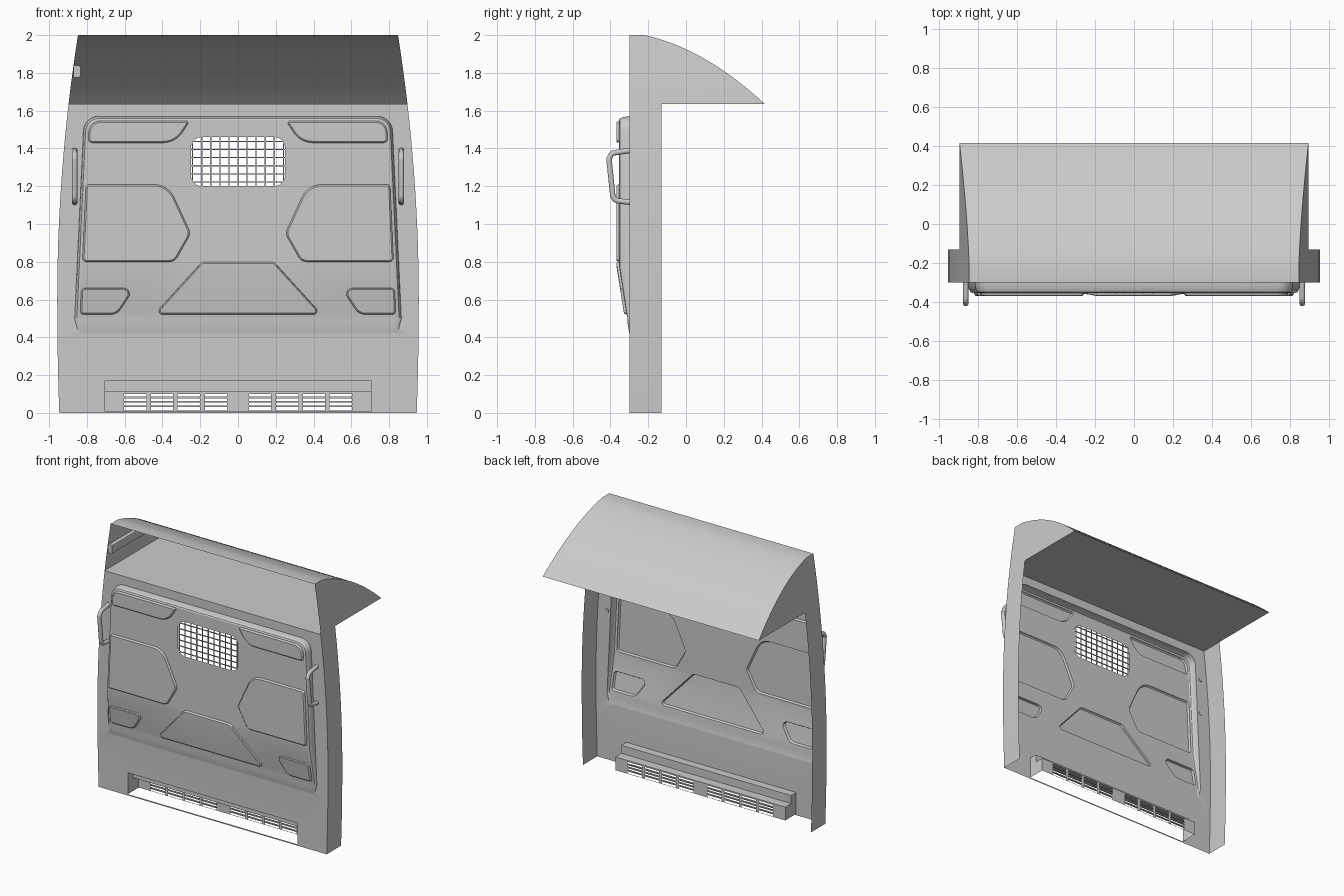
import bpy, bmesh, math
from mathutils import Vector

if "Cube" in bpy.data.objects:
    bpy.data.objects.remove(bpy.data.objects["Cube"])

PANEL_Y, SHELF_Z, BACK_Y = -0.30, 1.635, -0.13


def half_width(z):
    return 0.957 - (0.056 if z > 0.6 else 0.03) * (z - 0.6) ** 2


def rounded(corners, steps=6):
    """Closed outline with arcs at (a, b, radius) corners."""
    out, n = [], len(corners)
    for i, (a, b, r) in enumerate(corners):
        p = Vector((a, b))
        if r == 0:
            out.append(p)
            continue
        u = (Vector(corners[i - 1][:2]) - p).normalized()
        v = (Vector(corners[(i + 1) % n][:2]) - p).normalized()
        half = u.angle(v) / 2
        c = p + (u + v).normalized() * (r / math.sin(half))
        t = r / math.tan(half)
        s, e = p + u * t - c, p + v * t - c
        out += [c + s.lerp(e, k / steps).normalized() * r for k in range(steps + 1)]
    return out


def inset(pts, d):
    n = len(pts)
    area = sum(pts[i - 1].cross(pts[i]) for i in range(n))
    s = 1 if area > 0 else -1
    out = []
    for i, p in enumerate(pts):
        e1, e2 = (p - pts[i - 1]).normalized(), (pts[(i + 1) % n] - p).normalized()
        n1, n2 = Vector((-e1.y, e1.x)) * s, Vector((-e2.y, e2.x)) * s
        out.append(p + (n1 + n2) * (d / (1 + n1.dot(n2))))
    return out


def mirror(pts):
    return [Vector((-p[0], p[1])) for p in pts]


def rect(x0, x1, z0, z1):
    return [Vector(p) for p in ((x0, z0), (x1, z0), (x1, z1), (x0, z1))]


def loop(bm, pts, y):
    return [bm.verts.new((p[0], y, p[1])) for p in pts]


def fill(bm, loops, normal=(0, -1, 0)):
    edges = []
    for vs in loops:
        for i in range(len(vs)):
            pair = (vs[i - 1], vs[i])
            edges.append(bm.edges.get(pair) or bm.edges.new(pair))
    bmesh.ops.triangle_fill(bm, use_beauty=True, edges=edges, normal=normal)


def bridge(bm, a, b):
    for i in range(len(a)):
        bm.faces.new((a[i - 1], a[i], b[i], b[i - 1]))


def cut(bm, heights):
    for z in heights:
        bmesh.ops.bisect_plane(bm, geom=bm.verts[:] + bm.edges[:] + bm.faces[:],
                               plane_co=(0, 0, z), plane_no=(0, 0, 1))


def box(bm, x0, x1, y0, y1, z0, z1):
    vs = bmesh.ops.create_cube(bm, size=1)["verts"]
    for v in vs:
        v.co = ((x0 + x1) / 2 + v.co.x * (x1 - x0), (y0 + y1) / 2 + v.co.y * (y1 - y0),
                (z0 + z1) / 2 + v.co.z * (z1 - z0))


def finish(bm, name, angle=25):
    me = bpy.data.meshes.new(name)
    bm.to_mesh(me)
    bm.free()
    ob = bpy.data.objects.new(name, me)
    bpy.context.collection.objects.link(ob)
    bpy.ops.object.select_all(action='DESELECT')
    ob.select_set(True)
    bpy.context.view_layer.objects.active = ob
    bpy.ops.object.shade_smooth_by_angle(angle=math.radians(angle))
    return ob


# Pressed bulkhead panel; y first stores the emboss level, later mapped to depth
def bulge(z):
    if z >= 0.78:
        return 0.055
    if z >= 0.50:
        return 0.01 + 0.045 * (z - 0.50) / 0.28
    return 0.01 * min(1, max(0, (z - 0.42) / 0.06))


bm = bmesh.new()
zs = [i * 0.1 for i in range(17)] + [SHELF_Z]
outline = [Vector((half_width(z), z)) for z in zs]
outline += mirror(outline)[::-1]
bulge_edge = rounded([(-0.815, 1.57, 0.08), (0.815, 1.57, 0.08), (0.865, 0.50, 0.03),
                      (0.845, 0.42, 0.03), (-0.845, 0.42, 0.03), (-0.865, 0.50, 0.03)])
rim = loop(bm, bulge_edge, 0)
fill(bm, [loop(bm, outline, 0), rim, loop(bm, rect(-0.705, 0.705, 0.01, 0.17), 0)])
for d, level in ((0.002, 0.35), (0.006, 0.7), (0.012, 0.92), (0.02, 1)):
    nxt = loop(bm, inset(bulge_edge, d), level)
    bridge(bm, rim, nxt)
    rim = nxt

# Raised pads and the window hole
side_pads = [
    rounded([(-0.793, 1.43, 0.02), (-0.788, 1.545, 0.06), (-0.255, 1.545, 0.01), (-0.33, 1.43, 0.12)]),
    rounded([(-0.805, 1.21, 0.02), (-0.37, 1.21, 0.12), (-0.25, 0.95, 0.05),
             (-0.335, 0.80, 0.05), (-0.824, 0.80, 0.02)]),
    rounded([(-0.83, 0.66, 0.02), (-0.548, 0.66, 0.03), (-0.64, 0.52, 0.07), (-0.836, 0.52, 0.02)]),
]
pads = side_pads + [mirror(p) for p in side_pads]
pads.append(rounded([(-0.445, 0.52, 0.02), (-0.19, 0.80, 0.04), (0.19, 0.80, 0.04), (0.445, 0.52, 0.02)]))
window = rounded([(-0.25, 1.20, 0.06), (0.25, 1.20, 0.06), (0.25, 1.46, 0.06), (-0.25, 1.46, 0.06)])
holes = [loop(bm, window, 1)]
for p in pads:
    ring = loop(bm, p, 1)
    holes.append(ring)
    for d, level in ((0.003, 1.7), (0.008, 2)):
        nxt = loop(bm, inset(p, d), level)
        bridge(bm, ring, nxt)
        ring = nxt
    fill(bm, [ring])
fill(bm, [rim] + holes)
cut(bm, (0.78, 0.50, 0.48))
for v in bm.verts:
    t = v.co.y
    v.co.y = PANEL_Y - min(t, 1) * bulge(v.co.z) - max(0, t - 1) * 0.014
bm.normal_update()
bmesh.ops.reverse_faces(bm, faces=[f for f in bm.faces if f.normal.y > 0])
finish(bm, "bulkhead_panel")

# Side walls: lower flange plus the quarter-round end of the roof box
curve = []
for i in range(17):
    d = 0.637 * i / 16
    curve.append((-0.22 + d, 2 - 0.217 * d - 0.5575 * d * d))
curve[-1] = (0.417, SHELF_Z)
profile = [(PANEL_Y, 0), (BACK_Y, 0), (BACK_Y, SHELF_Z)] + curve[::-1] + [(PANEL_Y, 2)]
for side, name in ((-1, "left_side_wall"), (1, "right_side_wall")):
    bm = bmesh.new()
    fill(bm, [[bm.verts.new((0, y, z)) for y, z in profile]], (1, 0, 0))
    cut(bm, [i * 0.1 for i in range(1, 20)] + [SHELF_Z])
    for v in bm.verts:
        v.co.x = side * half_width(v.co.z)
    bm.normal_update()
    bmesh.ops.reverse_faces(bm, faces=[f for f in bm.faces if f.normal.x * side < 0])
    finish(bm, name)


# Curved roof and overhead shelf
def sheet(section, name):
    b = bmesh.new()
    rows = [[b.verts.new((s * half_width(z), y, z)) for s in (-1, 1)] for y, z in section]
    for p, q in zip(rows, rows[1:]):
        b.faces.new((p[0], p[1], q[1], q[0]))
    finish(b, name)


sheet([(PANEL_Y, 2)] + curve, "curved_roof")
sheet([(PANEL_Y, SHELF_Z), (0.417, SHELF_Z)], "overhead_shelf")

# Stepped vent housing behind the lower opening
bm = bmesh.new()
steps = [(PANEL_Y, 0.17), (-0.24, 0.17), (-0.24, 0.11), (-0.17, 0.11)]
for (y0, z0), (y1, z1) in zip(steps, steps[1:]):
    bm.faces.new([bm.verts.new(c) for c in ((-0.705, y0, z0), (0.705, y0, z0),
                                            (0.705, y1, z1), (-0.705, y1, z1))])
for x in (-0.705, 0.705):
    fill(bm, [[bm.verts.new((x, y, z)) for y, z in steps + [(-0.17, 0.01), (PANEL_Y, 0.01)]]], (1, 0, 0))
columns = [s * c for s in (-1, 1) for c in (0.117, 0.26, 0.402, 0.544)]
slots = [loop(bm, rect(c - 0.059, c + 0.059, 0.013, 0.10), -0.17) for c in columns]
fill(bm, [loop(bm, rect(-0.705, 0.705, 0.01, 0.11), -0.17)] + slots)
bmesh.ops.remove_doubles(bm, verts=bm.verts[:], dist=0.0001)
finish(bm, "vent_housing")

# Vent slats
bm = bmesh.new()
for c in columns:
    for i in range(3):
        z = 0.0305 + i * 0.0235
        box(bm, c - 0.06, c + 0.06, -0.178, -0.166, z, z + 0.008)
finish(bm, "vent_slats")


# Wire grid over the window, trimmed to its rounded corners
def reach(a, ha, hb, r=0.06):
    over = max(0, abs(a) - (ha - r))
    return hb - r + math.sqrt(max(0, r * r - over * over))


bm = bmesh.new()
for i in range(-5, 6):
    x = i * 0.048
    h = reach(x, 0.25, 0.13)
    box(bm, x - 0.003, x + 0.003, -0.356, -0.350, 1.33 - h, 1.33 + h)
for i in range(6):
    z = (i - 2.5) * 0.043
    h = reach(z, 0.13, 0.25)
    box(bm, -h, h, -0.351, -0.345, 1.327 + z, 1.333 + z)
finish(bm, "window_grid")

# Tubular grab handles
path = rounded([(-0.295, 1.39, 0), (-0.392, 1.375, 0.03), (-0.405, 1.34, 0.03),
                (-0.385, 1.125, 0.035), (-0.295, 1.115, 0)][:2] +
               [(-0.408, 1.345, 0.01), (-0.385, 1.125, 0.035), (-0.295, 1.115, 0)])
for side, name in ((-1, "left_grab_handle"), (1, "right_grab_handle")):
    cu = bpy.data.curves.new(name, 'CURVE')
    cu.dimensions = '3D'
    cu.bevel_depth, cu.bevel_resolution, cu.use_fill_caps = 0.015, 3, True
    sp = cu.splines.new('POLY')
    sp.points.add(len(path) - 1)
    for pt, (y, z) in zip(sp.points, path):
        pt.co = (side * 0.865, y, z, 1)
    sp.use_smooth = True
    bpy.context.collection.objects.link(bpy.data.objects.new(name, cu))

# Rail inside the left end of the roof box
bm = bmesh.new()
box(bm, -0.87, -0.835, PANEL_Y, 0.13, 1.775, 1.84)
bmesh.ops.bevel(bm, geom=[e for e in bm.edges if abs(e.verts[0].co.y - e.verts[1].co.y) > 0.1],
                offset=0.008, segments=2, affect='EDGES', profile=0.5)
finish(bm, "roof_box_rail")
